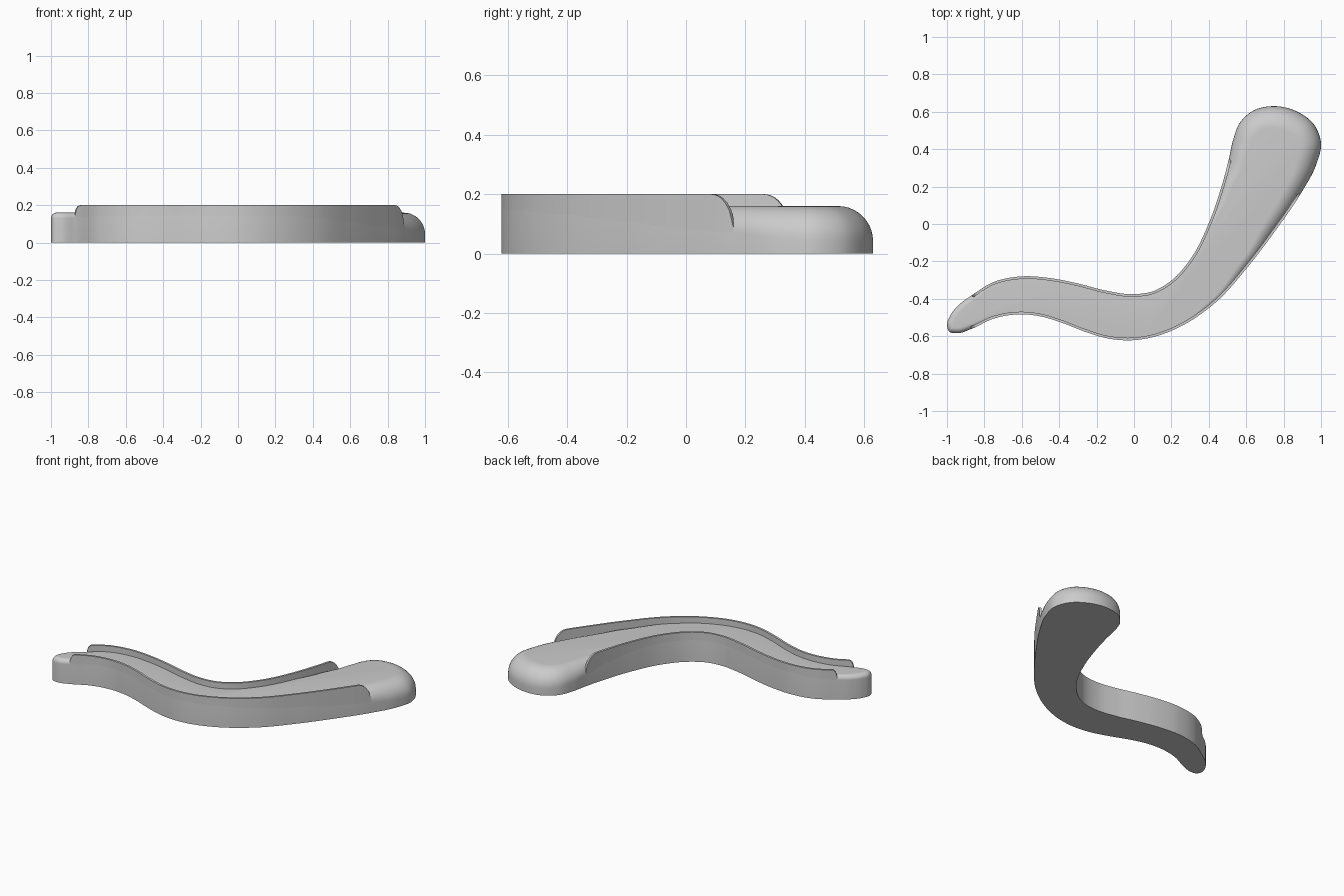
import bpy, math
from mathutils import Vector

if "Cube" in bpy.data.objects:
    bpy.data.objects.remove(bpy.data.objects["Cube"])

FLOOR, TOP, WALL = 0.16, 0.20, 0.014

# Outline control points, clockwise from the small tip: (x, y, edge rounding radius)
CTRL = [
    (-1.0, -.54, .03), (-.983, -.49, .03), (-.937, -.433, .03), (-.87, -.383, .028),
    (-.75, -.31, .018), (-.6, -.28, .014), (-.45, -.289, .014), (-.3, -.318, .014),
    (-.15, -.356, .014), (-.02, -.375, .014), (.1, -.36, .014), (.2, -.302, .014),
    (.3, -.19, .016), (.4, .005, .025), (.46, .175, .05), (.508, .35, .085),
    (.53, .45, .10), (.565, .54, .11), (.64, .607, .115), (.745, .63, .118),
    (.87, .602, .118), (.96, .535, .118), (1.0, .43, .115), (.975, .32, .108),
    (.89, .16, .09), (.76, -.03, .075), (.62, -.215, .05), (.43, -.425, .028),
    (.245, -.55, .016), (.1, -.605, .014), (-.02, -.622, .014), (-.15, -.61, .014),
    (-.27, -.573, .014), (-.4, -.523, .014), (-.5, -.494, .014), (-.61, -.483, .014),
    (-.75, -.506, .018), (-.872, -.562, .028), (-.945, -.584, .03), (-.988, -.575, .03)]
N, SUB = len(CTRL), 14


def sample_outline():
    """Smooth closed curve through the control points, with inward normals."""
    pts = [Vector(c[:2]) for c in CTRL]
    dist = [(pts[(i + 1) % N] - pts[i]).length for i in range(N)]
    tan = []
    for i in range(N):
        a, b = dist[i - 1], dist[i]
        va, vb = (pts[i] - pts[i - 1]) / a, (pts[(i + 1) % N] - pts[i]) / b
        tan.append((va * b + vb * a) / (a + b))
    out = []
    for i in range(N):
        j, h = (i + 1) % N, dist[i]
        for k in range(SUB):
            t = k / SUB
            t2, t3 = t * t, t ** 3
            p = (pts[i] * (2*t3 - 3*t2 + 1) + tan[i] * h * (t3 - 2*t2 + t)
                 + pts[j] * (3*t2 - 2*t3) + tan[j] * h * (t3 - t2))
            s = t2 * (3 - 2 * t)
            out.append((p, CTRL[i][2] * (1 - s) + CTRL[j][2] * s))
    m = len(out)
    res = []
    for i in range(m):
        d = (out[(i + 1) % m][0] - out[i - 1][0]).normalized()
        res.append((out[i][0], Vector((d.y, -d.x)), out[i][1]))
    return res


def make_object(name, verts, faces):
    mesh = bpy.data.meshes.new(name)
    mesh.from_pydata(verts, [], faces)
    obj = bpy.data.objects.new(name, mesh)
    bpy.context.collection.objects.link(obj)
    bpy.ops.object.select_all(action='DESELECT')
    obj.select_set(True)
    bpy.context.view_layer.objects.active = obj
    bpy.ops.object.mode_set(mode='EDIT')
    bpy.ops.mesh.select_all(action='SELECT')
    bpy.ops.mesh.normals_make_consistent(inside=False)
    bpy.ops.object.mode_set(mode='OBJECT')
    bpy.ops.object.shade_smooth_by_angle(angle=math.radians(35))
    return obj


outline = sample_outline()
M = len(outline)

# Curved body with an edge rounding that grows toward the big end
STEPS = 10
verts = [(p.x, p.y, 0) for p, n, r in outline]
for k in range(STEPS + 1):
    a = math.pi / 2 * k / STEPS
    for p, n, r in outline:
        q = p + n * r * (1 - math.cos(a))
        verts.append((q.x, q.y, FLOOR - r + r * math.sin(a)))
faces = [tuple(range(M)), tuple(range((STEPS + 1) * M, (STEPS + 2) * M))]
for k in range(STEPS + 1):
    for i in range(M):
        j = (i + 1) % M
        faces.append((k*M + i, k*M + j, (k+1)*M + j, (k+1)*M + i))
make_object("body", verts, faces)


# Thin rail standing on the outer edge, with rounded ends
def rail(name, first, last, round_first, round_last):
    seg = outline[first * SUB:last * SUB + 1]
    run = [0.0]
    for a, b in zip(seg, seg[1:]):
        run.append(run[-1] + (b[0] - a[0]).length)
    verts, faces = [], []
    for (p, n, r), d in zip(seg, run):
        base = FLOOR - r
        u = min(1, d / round_first, (run[-1] - d) / round_last)
        top = base + (TOP - base) * max(.12, math.sqrt(max(0, 1 - (1 - u) ** 2)))
        q = p + n * WALL
        verts += [(p.x, p.y, base), (p.x, p.y, top), (q.x, q.y, top), (q.x, q.y, base)]
    for i in range(len(seg) - 1):
        for k in range(4):
            l = (k + 1) % 4
            faces.append((4*i + k, 4*i + l, 4*i + 4 + l, 4*i + 4 + k))
    e = len(verts) - 4
    faces += [(0, 1, 2, 3), (e, e + 1, e + 2, e + 3)]
    make_object(name, verts, faces)


rail("inner_rail", 3, 15, .035, .09)
rail("outer_rail", 24, 37, .09, .035)
